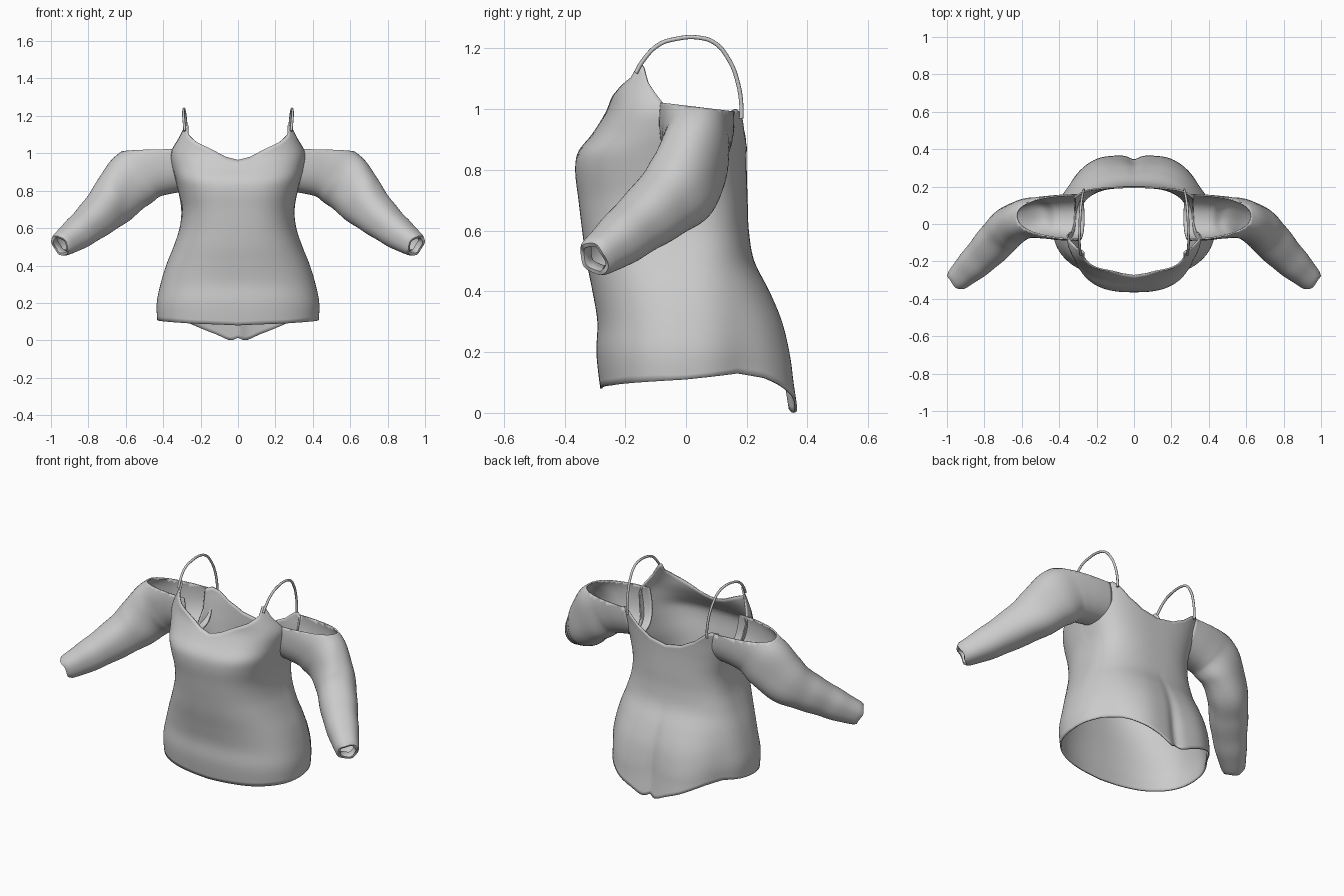
import bpy, bmesh, math
from mathutils import Vector

if "Cube" in bpy.data.objects:
    bpy.data.objects.remove(bpy.data.objects["Cube"])


def spline(rows, t):
    """Catmull-Rom through tuples keyed by their first value."""
    n = len(rows)
    i = 0
    while i < n - 2 and t > rows[i + 1][0]:
        i += 1
    a, b = rows[i], rows[i + 1]
    p, q = rows[max(i - 1, 0)], rows[min(i + 2, n - 1)]
    d = b[0] - a[0]
    u = min(max((t - a[0]) / d, 0), 1)
    out = []
    for k in range(1, len(a)):
        ma = (b[k] - p[k]) / (b[0] - p[0]) * d
        mb = (q[k] - a[k]) / (q[0] - a[0]) * d
        out.append((2*u**3 - 3*u*u + 1)*a[k] + (u**3 - 2*u*u + u)*ma
                   + (3*u*u - 2*u**3)*b[k] + (u**3 - u*u)*mb)
    return out


def linear(pts, t):
    for (a, va), (b, vb) in zip(pts, pts[1:]):
        if t <= b:
            return va + (vb - va) * max(t - a, 0) / (b - a)
    return pts[-1][1]


def bump(x, centre, width):
    return math.exp(-((x - centre) / width)**2)


def finish(ob, mirror):
    bpy.ops.object.select_all(action='DESELECT')
    ob.select_set(True)
    bpy.context.view_layer.objects.active = ob
    if ob.type == 'MESH':
        bpy.ops.object.shade_smooth_by_angle(angle=math.radians(50))
    if mirror:
        m = ob.modifiers.new("mirror", 'MIRROR')
        m.use_axis = (True, False, False)


def loft(name, rings, cut=None, mirror=False):
    bm = bmesh.new()
    loops = [[bm.verts.new(p) for p in r] for r in rings]
    n = len(rings[0])
    for lo, hi in zip(loops, loops[1:]):
        for j in range(n):
            k = (j + 1) % n
            bm.faces.new((lo[j], lo[k], hi[k], hi[j]))
    if cut:
        bmesh.ops.bisect_plane(bm, geom=bm.verts[:] + bm.edges[:] + bm.faces[:],
                               plane_co=cut[0], plane_no=cut[1], clear_outer=True)
    bmesh.ops.recalc_face_normals(bm, faces=bm.faces[:])
    me = bpy.data.meshes.new(name)
    bm.to_mesh(me)
    bm.free()
    ob = bpy.data.objects.new(name, me)
    bpy.context.collection.objects.link(ob)
    finish(ob, mirror)
    s = ob.modifiers.new("cloth", 'SOLIDIFY')
    s.thickness = 0.008
    s.offset = -1


# torso: height, half width, front depth, back depth, squareness
sections = [
    (0.00, .425, .27, .366, 2.4), (0.10, .432, .285, .350, 2.4),
    (0.20, .435, .295, .337, 2.4), (0.30, .415, .292, .315, 2.4),
    (0.40, .385, .308, .275, 2.4), (0.50, .345, .328, .225, 2.5),
    (0.60, .312, .342, .207, 2.6), (0.70, .302, .354, .203, 2.7),
    (0.80, .320, .365, .200, 2.8), (0.86, .335, .355, .200, 2.9),
    (0.92, .352, .308, .203, 2.9), (1.00, .362, .262, .212, 3.0),
    (1.08, .330, .252, .215, 3.0), (1.17, .306, .215, .215, 3.0)]
# edge heights by angle from the front centre to the back centre
hem = [(0, .08), (45, .09), (90, .11), (115, .13), (130, .115), (139, .095),
       (150, .065), (162, .034), (171, .006), (175, .0), (180, .015)]
top = [(0, .965), (14, .982), (27, 1.015), (44, 1.06), (56, 1.105), (60, 1.15),
       (63, 1.15), (68, 1.09), (78, 1.02), (80, .98), (84, .85), (92, .80),
       (102, .81), (110, .88), (114, .99), (120, 1.0), (125, .985), (135, .93),
       (152, .885), (180, .865)]


def torso_point(deg, t):
    m = deg if deg <= 180 else 360 - deg
    z0, z1 = linear(hem, m), linear(top, m)
    z = z0 + (z1 - z0) * t
    a, f, b, n = spline(sections, z)
    s, c = math.sin(math.radians(deg)), math.cos(math.radians(deg))
    d = f if c > 0 else b
    r = (abs(s / a)**n + abs(c / d)**n)**(-1 / n)
    low = min(1, max(0, 1.4 - z / .38))
    # back centre groove, fuller seat and the crease beside it
    r *= 1 + low * (.045 * bump(m, 152, 15) - .06 * bump(m, 117, 14)
                    - .05 * bump(m, 180, 6))
    return (r * s, -r * c, z)


loft("torso", [[torso_point(j * 2, i / 44) for j in range(180)] for i in range(45)])

# sleeves: open at the shoulder; step, centre x y z, half height, half width
arm = [
    (0, .293, .035, .968, .172, .125), (1, .39, .035, .950, .170, .122),
    (2, .49, .035, .910, .160, .112), (3, .58, .028, .840, .155, .106),
    (4, .665, -.015, .745, .136, .108), (5, .735, -.088, .675, .112, .106),
    (6, .81, -.168, .610, .095, .095), (7, .88, -.235, .556, .082, .082),
    (8, .943, -.295, .513, .065, .064)]
rings = []
STEPS = 48
for i in range(STEPS + 1):
    t = 8 * i / STEPS
    v = spline(arm, t)
    p = Vector(v[:3])
    tan = (Vector(spline(arm, min(t + .2, 8))[:3])
           - Vector(spline(arm, max(t - .2, 0))[:3])).normalized()
    up = (Vector((0, 0, 1)) - tan * tan.z).normalized()
    side = tan.cross(up)
    wave = 1 + .01 * math.sin(t * 5) * (t > 2)
    ring = []
    for j in range(48):
        s, c = math.sin(j * math.tau / 48), math.cos(j * math.tau / 48)
        e = 2 / 2.3
        ring.append(p + up * (v[3] * wave * math.copysign(abs(c)**e, c))
                    + side * (v[4] * wave * math.copysign(abs(s)**e, s)))
    rings.append(ring)
# gathered cuff turned in at the wrist
for out, k in ((.014, .88), (.012, .68), (-.02, .6)):
    rings.append([p + tan * (out + .004 * math.sin(j * math.tau / 12))
                  + (q - p) * k for j, q in enumerate(rings[STEPS])])
loft("sleeves", rings, cut=((.5, 0, 1.012), (0, .12, 1)), mirror=True)

# thin shoulder straps
path = [(.285, -.165, 1.12), (.288, -.145, 1.155), (.292, -.09, 1.212),
        (.29, -.03, 1.232), (.288, .04, 1.236), (.284, .095, 1.218),
        (.278, .14, 1.165), (.272, .17, 1.09), (.268, .183, 1.0), (.268, .182, .97)]
cu = bpy.data.curves.new("straps", 'CURVE')
cu.dimensions = '3D'
cu.bevel_depth = .007
cu.bevel_resolution = 2
cu.use_fill_caps = True
sp = cu.splines.new('BEZIER')
sp.bezier_points.add(len(path) - 1)
for bp, co in zip(sp.bezier_points, path):
    bp.co = co
    bp.handle_left_type = bp.handle_right_type = 'AUTO'
straps = bpy.data.objects.new("straps", cu)
bpy.context.collection.objects.link(straps)
finish(straps, True)
